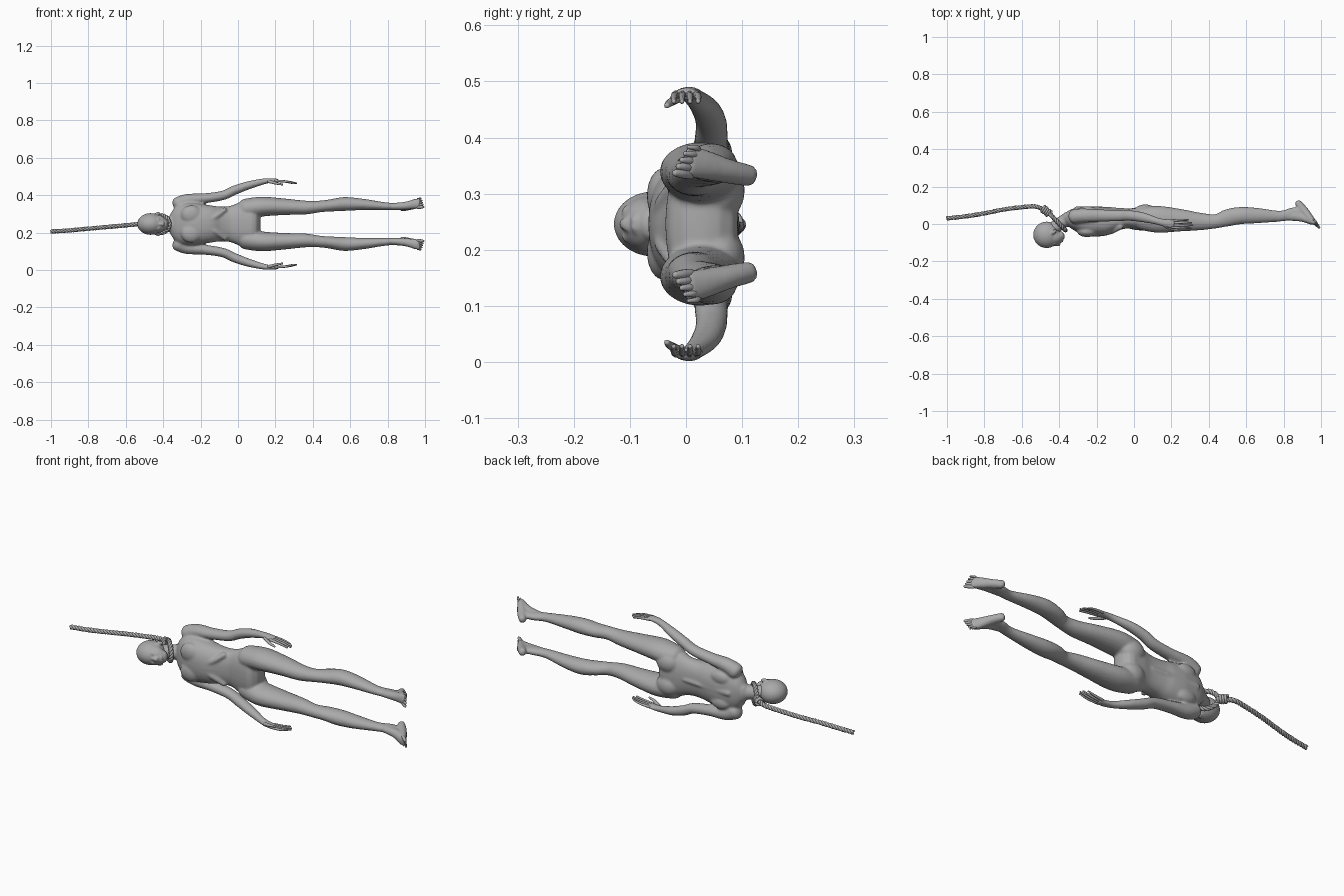
import bpy, bmesh, math
from mathutils import Vector, Matrix

if "Cube" in bpy.data.objects:
    bpy.data.objects.remove(bpy.data.objects["Cube"])

MID = 0.246  # height of the body's symmetry plane
grey = bpy.data.materials.new("plain grey")
grey.diffuse_color = (0.4, 0.4, 0.4, 1)
grey.use_nodes = True
grey.node_tree.nodes["Principled BSDF"].inputs["Base Color"].default_value = grey.diffuse_color


def spline(pts, steps):
    """Catmull-Rom through tuples of any length."""
    out = []
    for i in range(len(pts) - 1):
        a, b, c, d = (pts[max(i - 1, 0)], pts[i], pts[i + 1], pts[min(i + 2, len(pts) - 1)])
        for k in range(steps):
            t = k / steps
            out.append(tuple(0.5 * (2 * q + (r - p) * t + (2 * p - 5 * q + 4 * r - s) * t * t
                                    + (3 * q - p - 3 * r + s) * t ** 3)
                             for p, q, r, s in zip(a, b, c, d)))
    return out + [tuple(pts[-1])]


def tube(bm, pts, s=1, sides=20, steps=5, power=1.0):
    """Rounded loft; each point is x, y, offset from MID, horizontal radius, other radius."""
    path = [(Vector((p[0], p[1], MID + s * p[2])), p[3], p[4]) for p in spline(pts, steps)]

    def cap(end, nxt):
        d = (end[0] - nxt[0]).normalized() * min(end[1], end[2]) * 0.7
        return [(end[0] + d * h, end[1] * w, end[2] * w) for h, w in ((0.5, 0.87), (0.87, 0.5), (0.98, 0.2))]
    path = cap(path[0], path[1])[::-1] + path + cap(path[-1], path[-2])
    rings = []
    for i, (c, ra, rb) in enumerate(path):
        t = (path[min(i + 1, len(path) - 1)][0] - path[max(i - 1, 0)][0]).normalized()
        n = Vector((0, 0, 1)).cross(t).normalized()
        b = t.cross(n)
        ring = []
        for k in range(sides):
            a = 2 * math.pi * k / sides
            ca, sa = math.cos(a), math.sin(a)
            ring.append(bm.verts.new(c + n * ra * math.copysign(abs(ca) ** power, ca)
                                     + b * rb * math.copysign(abs(sa) ** power, sa)))
        rings.append(ring)
    for r, q in zip(rings, rings[1:]):
        for k in range(sides):
            bm.faces.new((r[k], r[(k + 1) % sides], q[(k + 1) % sides], q[k]))
    bm.faces.new(rings[0][::-1])
    bm.faces.new(rings[-1])


def ball(bm, c, r, s=1, yaw=0):
    m = (Matrix.Translation((c[0], c[1], MID + s * c[2])) @ Matrix.Rotation(yaw, 4, 'Z')
         @ Matrix.Diagonal((*r, 1)))
    bmesh.ops.create_uvsphere(bm, u_segments=24, v_segments=14, radius=1, matrix=m)


def finish(bm, name, voxel=None):
    bmesh.ops.recalc_face_normals(bm, faces=bm.faces)
    for f in bm.faces:
        f.smooth = True
    me = bpy.data.meshes.new(name)
    bm.to_mesh(me)
    bm.free()
    ob = bpy.data.objects.new(name, me)
    bpy.context.collection.objects.link(ob)
    me.materials.append(grey)
    if voxel:
        r = ob.modifiers.new("fuse", 'REMESH')
        r.mode, r.voxel_size, r.use_smooth_shade = 'VOXEL', voxel, True
        m = ob.modifiers.new("soften", 'SMOOTH')
        m.factor, m.iterations = 0.5, 5


# torso, limbs and neck fused into one skin
bm = bmesh.new()
tube(bm, [(-.365, .035, 0, .028, .045), (-.34, .032, 0, .048, .085), (-.30, .025, 0, .065, .11),
          (-.24, .015, 0, .08, .113), (-.16, .014, 0, .077, .102), (-.10, .022, 0, .06, .093),
          (-.04, .028, 0, .052, .097), (.01, .028, 0, .06, .116), (.075, .028, 0, .065, .125)],
     sides=32, power=.87)
tube(bm, [(-.33, .035, 0, .042, .05), (-.38, .012, 0, .035, .036), (-.44, -.03, 0, .036, .036)])
tube(bm, [(-.31, .088, 0, .008, .012), (-.18, .086, 0, .008, .01), (-.04, .076, 0, .008, .01)])  # spine
for s in (1, -1):
    # rib arch, chest muscle, shoulder blade, buttock
    tube(bm, [(-.17, -.048, .012, .014, .016), (-.12, -.04, .04, .014, .015), (-.07, -.012, .078, .016, .013)], s)
    ball(bm, (-.25, -.04, .05), (.055, .03, .05), s)
    ball(bm, (-.25, .07, .065), (.055, .025, .035), s)
    ball(bm, (.06, .058, .06), (.065, .047, .056), s)
    # arm and palm
    tube(bm, [(-.32, .04, .105, .04, .04), (-.27, .045, .127, .038, .034), (-.18, .045, .137, .033, .027),
              (-.08, .045, .153, .03, .025), (-.02, .045, .18, .028, .025), (.05, .035, .205, .026, .022),
              (.125, .015, .225, .019, .017), (.17, .005, .232, .022, .013), (.21, 0, .231, .024, .011)], s)
    # leg
    tube(bm, [(.04, .03, .08, .062, .055), (.13, .025, .093, .072, .053), (.25, .02, .092, .06, .044),
              (.36, .013, .088, .046, .037), (.44, .015, .094, .038, .031), (.50, .033, .1, .046, .033),
              (.57, .045, .107, .046, .037), (.66, .045, .105, .041, .031), (.78, .042, .096, .029, .021),
              (.85, .056, .092, .033, .019), (.885, .06, .094, .03, .018)], s)
    # instep, then heel to ball of foot
    tube(bm, [(.83, .043, .093, .025, .019), (.9, .035, .098, .024, .022), (.955, .008, .11, .014, .026)], s)
    tube(bm, [(.877, .113, .086, .018, .02), (.905, .075, .094, .024, .022),
              (.943, .032, .106, .018, .027), (.968, .004, .111, .011, .028)], s)
finish(bm, "body", 0.006)

# head with jaw, nose, brow, lips and ears
bm = bmesh.new()
ball(bm, (-.467, -.058, 0), (.072, .071, .058))
tube(bm, [(-.45, -.066, 0, .058, .052), (-.415, -.071, 0, .041, .046), (-.388, -.062, 0, .024, .03)])
tube(bm, [(-.428, -.112, 0, .006, .006), (-.405, -.11, 0, .009, .01), (-.398, -.104, 0, .007, .014)])
tube(bm, [(-.387, -.09, -.014, .006, .005), (-.382, -.093, 0, .007, .006), (-.387, -.09, .014, .006, .005)])
for s in (1, -1):
    ball(bm, (-.428, -.104, .022), (.012, .009, .012), s, -.7)
    ball(bm, (-.428, -.042, .055), (.018, .01, .009), s, .7)
finish(bm, "head", 0.004)

for s, side in ((1, "upper"), (-1, "lower")):
    # four fingers and a thumb
    bm = bmesh.new()
    for y, n in zip((.018, .006, -.006, -.018), (.08, .098, .104, .094)):
        tube(bm, [(.2, y, .231, .007, .007), (.21 + n * .5, y * 1.2, .227, .006, .006),
                  (.21 + n, y * 1.2, .218, .004, .004)], s, 10, 3)
    tube(bm, [(.165, -.008, .228, .011, .009), (.205, -.027, .217, .008, .007),
              (.238, -.034, .211, .005, .005)], s, 10, 3)
    finish(bm, side + "_fingers")
    # five toes, the inner one largest
    bm = bmesh.new()
    for i in range(5):
        z, r, y = .088 + .0115 * i, .0085 - .0009 * i, .006 * i
        tube(bm, [(.96, .008 + y * .6, z, r, r), (.979 - .002 * i, -.008 + y, z + .002, r, r),
                  (.991 - .003 * i, -.02 + y, z + .003, r * .7, r * .7)], s, 10, 3)
    finish(bm, side + "_toes")


def rope(name, path, ref, strands=3, offset=.0062, radius=.0065, pitch=.05, closed=False):
    """Strands twisted round a path of vectors."""
    cu = bpy.data.curves.new(name, 'CURVE')
    cu.dimensions, cu.bevel_depth, cu.bevel_resolution, cu.use_fill_caps = '3D', radius, 1, True
    n = len(path)
    total = sum((path[i + 1] - path[i]).length for i in range(n - 1))
    turns = round(total / pitch)
    for k in range(strands):
        sp = cu.splines.new('POLY')
        sp.points.add(n - 1)
        sp.use_cyclic_u = closed
        run = 0
        for i, p in enumerate(path):
            t = path[(i + 1) % n if closed else min(i + 1, n - 1)] - path[i - 1 if closed else max(i - 1, 0)]
            a = ref.cross(t).normalized()
            b = t.normalized().cross(a)
            ang = 2 * math.pi * (k / strands + (i / n if closed else run / total) * turns)
            sp.points[i].co = (*(p + (a * math.cos(ang) + b * math.sin(ang)) * offset), 1)
            if i < n - 1:
                run += (path[i + 1] - p).length
    ob = bpy.data.objects.new(name, cu)
    bpy.context.collection.objects.link(ob)
    cu.materials.append(grey)


up = Vector((0, 0, 1))
# long trailing rope
lead = [Vector(p) for p in spline([(-1, .03, .206), (-.9, .041, .212), (-.8, .057, .221), (-.7, .077, .23),
                                   (-.6, .09, .239), (-.53, .094, .246), (-.495, .082, .248),
                                   (-.455, .056, .247)], 16)]
rope("trailing_rope", lead, up)
# loop round the neck
u, nrm = Vector((.69, -.72, 0)), Vector((.72, .69, 0))
centre = Vector((-.41, .012, MID))
loop = [centre + u * .062 * math.cos(a) + up * .046 * math.sin(a)
        for a in (2 * math.pi * i / 72 for i in range(72))]
rope("neck_loop", loop, nrm, closed=True)
# coiled knot
a, b = Vector((-.488, .083, .248)), Vector((-.452, .054, .247))
axis = (b - a).normalized()
side = up.cross(axis)
coil = [a.lerp(b, i / 60) + (side * math.cos(i * .42) + up * math.sin(i * .42)) * .017 for i in range(61)]
rope("knot", coil, axis, strands=1, offset=0, radius=.007)
